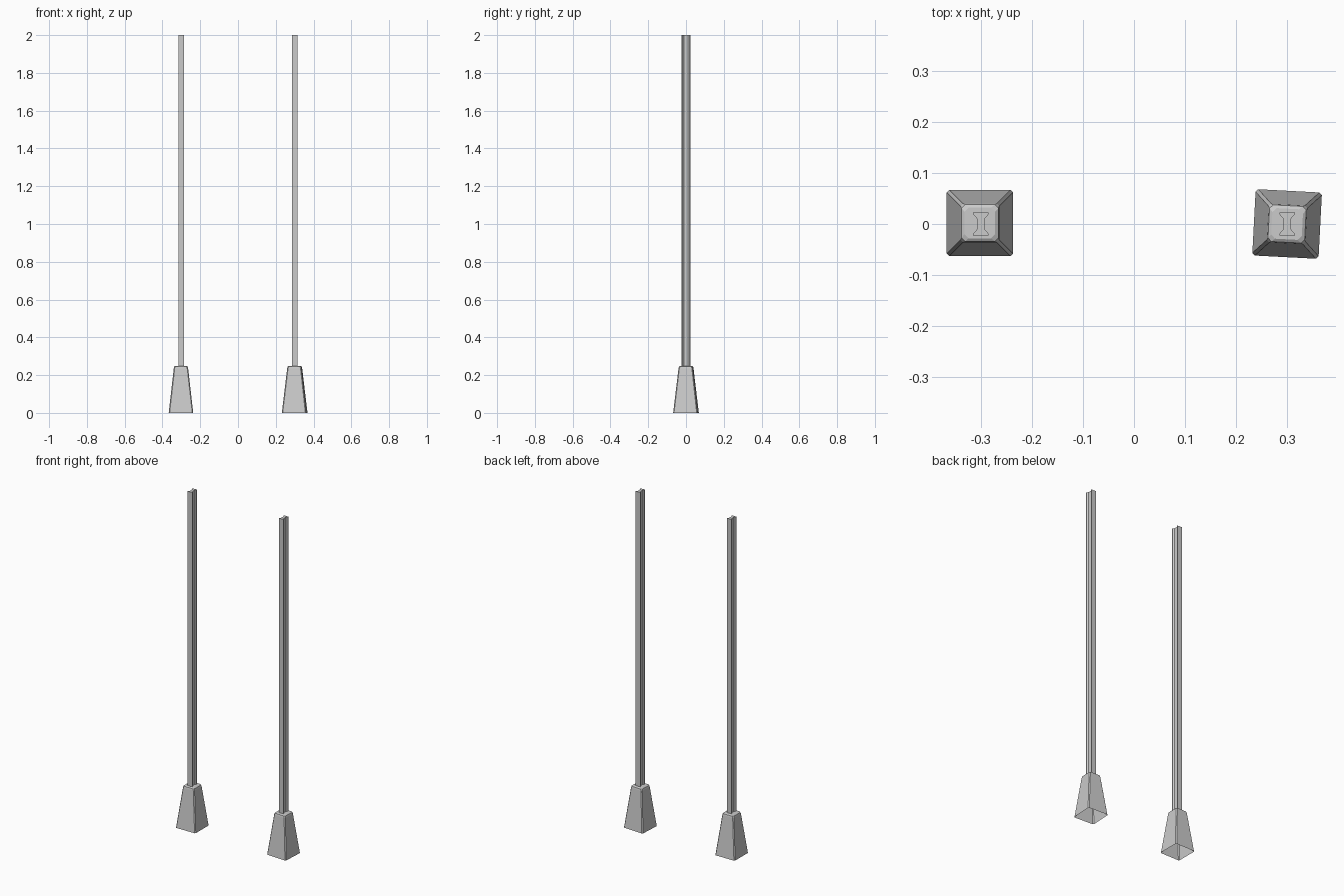
import bpy, bmesh
from math import radians, cos, sin

cube = bpy.data.objects.get("Cube")
if cube:
    bpy.data.objects.remove(cube, do_unlink=True)

grey = bpy.data.materials.new("light_grey")
grey.use_nodes = True
grey.diffuse_color = (0.6, 0.6, 0.6, 1)
grey.node_tree.nodes["Principled BSDF"].inputs["Base Color"].default_value = (0.6, 0.6, 0.6, 1)


def loft(name, rings, location, turn=0, open_bottom=False):
    """Skin a stack of matching outlines, each given as (points, height)."""
    bm = bmesh.new()
    loops = [[bm.verts.new((x, y, z)) for x, y in points] for points, z in rings]
    n = len(loops[0])
    for low, high in zip(loops, loops[1:]):
        for i in range(n):
            j = (i + 1) % n
            bm.faces.new((low[i], low[j], high[j], high[i]))
    bm.faces.new(loops[-1])
    if not open_bottom:
        bm.faces.new(loops[0][::-1])
    mesh = bpy.data.meshes.new(name)
    bm.to_mesh(mesh)
    bm.free()
    mesh.materials.append(grey)
    obj = bpy.data.objects.new(name, mesh)
    obj.location = location
    obj.rotation_euler.z = radians(turn)
    bpy.context.collection.objects.link(obj)
    return obj


def clipped_square(half, cut):
    """Square outline with its corners cut off, counterclockwise."""
    corner = [(half, half - cut), (half - cut, half)]
    return [(x * cos(a) - y * sin(a), x * sin(a) + y * cos(a))
            for a in (radians(90 * k) for k in range(4)) for x, y in corner]


# I-shaped post outline: one quarter mirrored round
quarter = [(0.008, 0.011), (0.015, 0.019), (0.015, 0.0225)]
half_outline = quarter + [(-x, y) for x, y in reversed(quarter)]
beam = half_outline + [(-x, -y) for x, y in half_outline]

# Tapered foot, hollow underneath, with a softened top rim
foot = [(clipped_square(0.065, 0.005), 0.0),
        (clipped_square(0.038, 0.005), 0.236),
        (clipped_square(0.036, 0.007), 0.245),
        (clipped_square(0.030, 0.008), 0.249)]

for side, x, y, turn in (("right", -0.302, 0.002, 0), ("left", 0.30, 0, -3)):
    loft(side + "_foot", foot, (x, y, 0), turn, open_bottom=True)
    loft(side + "_post", [(beam, 0.24), (beam, 2.0)], (0.3 if x > 0 else -0.3, 0, 0))
